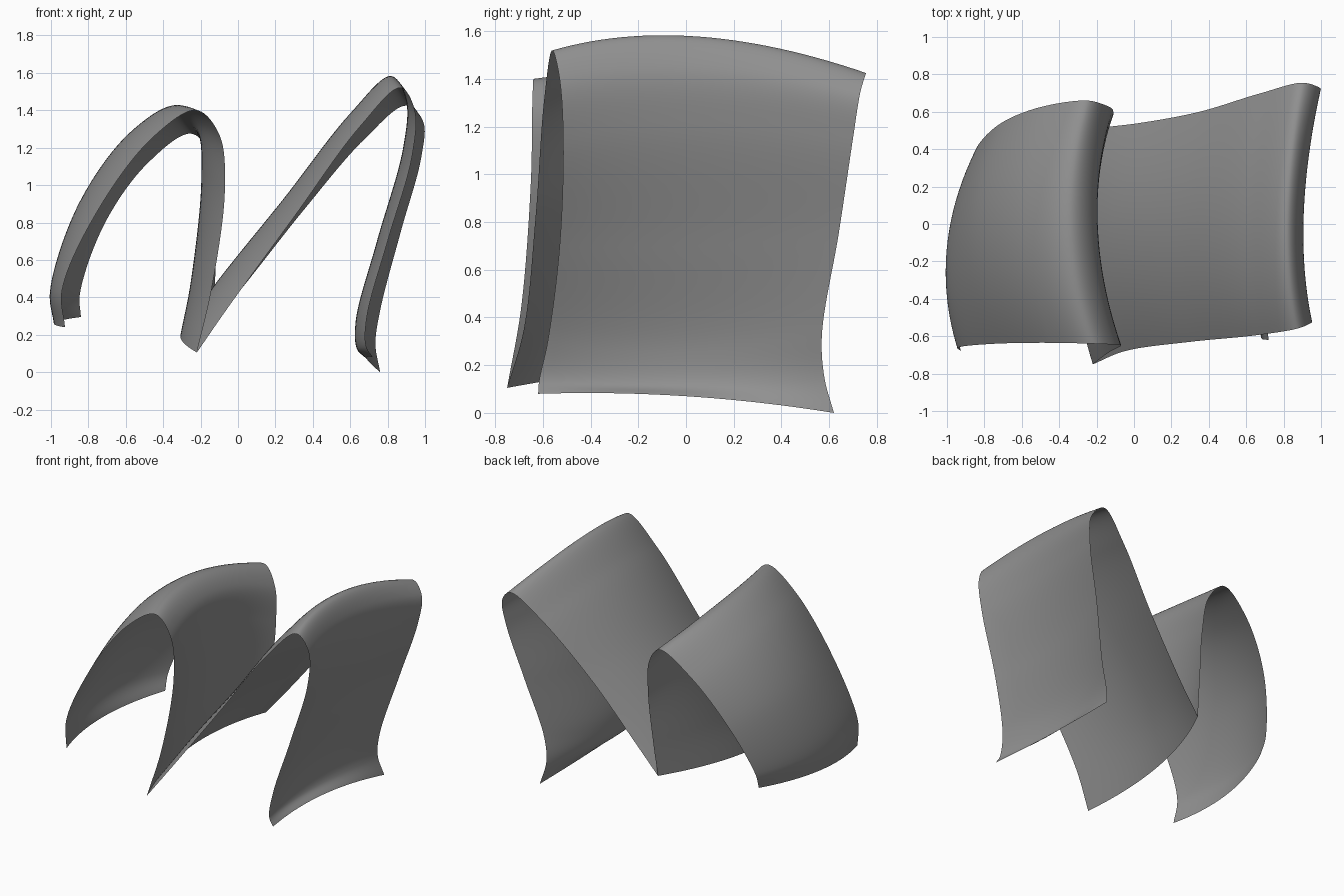
import bpy
from mathutils import Vector

if "Cube" in bpy.data.objects:
    bpy.data.objects.remove(bpy.data.objects["Cube"])

STEPS_U, STEPS_V = 12, 28

# Dark grey finish
grey = bpy.data.materials.new("dark_grey")
grey.diffuse_color = (0.28, 0.28, 0.28, 1)
grey.use_nodes = True
grey.node_tree.nodes["Principled BSDF"].inputs["Base Color"].default_value = grey.diffuse_color


def smooth(points):
    """Centripetal spline through the profile points."""
    p = [Vector(q) for q in points]
    p = [2 * p[0] - p[1]] + p + [2 * p[-1] - p[-2]]
    out = []
    for a, b, c, d in zip(p, p[1:], p[2:], p[3:]):
        t1 = (b - a).length ** 0.5
        t2 = t1 + (c - b).length ** 0.5
        t3 = t2 + (d - c).length ** 0.5
        for i in range(STEPS_U):
            t = t1 + (t2 - t1) * i / STEPS_U
            ab = a.lerp(b, t / t1)
            bc = b.lerp(c, (t - t1) / (t2 - t1))
            cd = c.lerp(d, (t - t2) / (t3 - t2))
            out.append(ab.lerp(bc, t / t2).lerp(bc.lerp(cd, (t - t1) / (t3 - t1)), (t - t1) / (t2 - t1)))
    return out + [p[-2]]


def sheet(name, front, mid, back):
    """Loft a thin sheet through three profiles, parabolic from front to back."""
    rows = list(zip(smooth(front), smooth(mid), smooth(back)))
    verts, faces = [], []
    n = STEPS_V + 1
    for f, m, b in rows:
        for j in range(n):
            v = j / STEPS_V
            verts.append(f * (1 - v) * (1 - 2 * v) + m * 4 * v * (1 - v) + b * v * (2 * v - 1))
    for i in range(len(rows) - 1):
        for j in range(STEPS_V):
            k = i * n + j
            faces.append((k, k + n, k + n + 1, k + 1))
    me = bpy.data.meshes.new(name)
    me.from_pydata(verts, [], faces)
    if me.polygons[len(faces) // 4].normal.z < 0:
        me.flip_normals()
    me.shade_smooth()
    me.materials.append(grey)
    ob = bpy.data.objects.new(name, me)
    bpy.context.collection.objects.link(ob)
    return ob


# Valley fold shared by both waves
fold = [(-.22, -.75, .105), (-.305, -.1, .205), (-.135, .52, .26)]

# Lower wave on the left
sheet("left_wave",
      [(-.925, -.68, .24), (-.94, -.66, .44), (-.74, -.64, .88), (-.45, -.635, 1.26), (-.22, -.64, 1.4),
       (-.10, -.645, 1.27), (-.07, -.65, .98), (-.14, -.69, .45), fold[0]],
      [(-.98, -.17, .265), (-1.0, -.13, .43), (-.85, -.03, .9), (-.58, 0, 1.275), (-.34, 0, 1.415),
       (-.22, 0, 1.31), (-.195, 0, 1.05), (-.25, -.05, .5), fold[1]],
      [(-.84, .35, .295), (-.845, .4, .42), (-.71, .54, .8), (-.48, .63, 1.12), (-.25, .66, 1.275),
       (-.14, .63, 1.15), (-.11, .6, .9), (-.12, .56, .55), fold[2]])

# Taller wave on the right, ending in a small curled foot
sheet("right_wave",
      [fold[0], (-.05, -.68, .35), (.3, -.63, .83), (.65, -.595, 1.31), (.87, -.56, 1.52), (.945, -.53, 1.4),
       (.93, -.515, 1.15), (.8, -.53, .7), (.69, -.58, .3), (.685, -.615, .14), (.72, -.62, .08)],
      [fold[1], (-.13, -.05, .46), (.25, -.02, .935), (.6, 0, 1.38), (.82, .05, 1.578), (.9, .05, 1.45),
       (.885, .05, 1.2), (.745, .03, .7), (.632, 0, .27), (.64, 0, .12), (.69, 0, .07)],
      [fold[2], (.03, .54, .46), (.35, .6, .865), (.68, .7, 1.25), (.9, .755, 1.425), (.99, .73, 1.34),
       (.98, .7, 1.15), (.87, .64, .75), (.76, .57, .33), (.735, .58, .15), (.76, .62, 0)])
